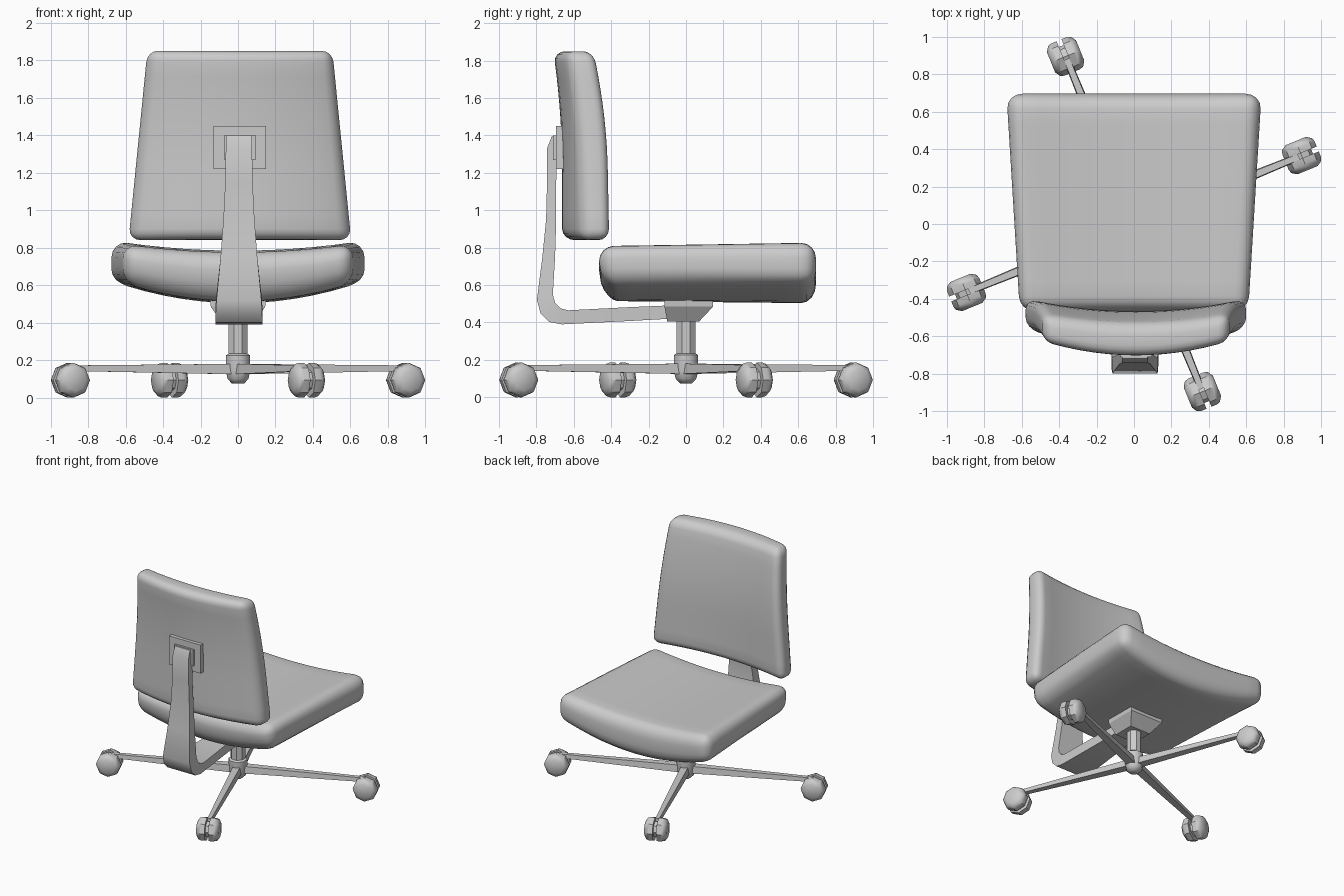
import bpy, bmesh
from math import sin, cos, pi, radians
from mathutils import Vector

if "Cube" in bpy.data.objects:
    bpy.data.objects.remove(bpy.data.objects["Cube"])


def finish(bm, name, angle=None):
    bmesh.ops.recalc_face_normals(bm, faces=bm.faces[:])
    me = bpy.data.meshes.new(name)
    bm.to_mesh(me)
    bm.free()
    ob = bpy.data.objects.new(name, me)
    bpy.context.collection.objects.link(ob)
    if angle:
        bpy.ops.object.select_all(action='DESELECT')
        ob.select_set(True)
        bpy.context.view_layer.objects.active = ob
        bpy.ops.object.shade_smooth_by_angle(angle=radians(angle))
    return ob


def skin(name, rings, angle=None):
    """Join equal-sized closed rings of points and cap both ends."""
    bm = bmesh.new()
    vs = [[bm.verts.new(p) for p in r] for r in rings]
    n = len(vs[0])
    for a, b in zip(vs, vs[1:]):
        for i in range(n):
            bm.faces.new((a[i], a[(i + 1) % n], b[(i + 1) % n], b[i]))
    bm.faces.new(vs[0])
    bm.faces.new(vs[-1])
    return finish(bm, name, angle)


def rect(x, y, hx, hy, z):
    return [(x - hx, y - hy, z), (x + hx, y - hy, z), (x + hx, y + hy, z), (x - hx, y + hy, z)]


def circle(r, z, n=8):
    return [(r * cos(2 * pi * (i + .5) / n), r * sin(2 * pi * (i + .5) / n), z) for i in range(n)]


def cushion(name, size, bevel, warp):
    """Rounded box, sliced for resolution, then bent by warp(co)."""
    bm = bmesh.new()
    bmesh.ops.create_cube(bm, size=1)
    bmesh.ops.scale(bm, vec=size, verts=bm.verts)
    bmesh.ops.bevel(bm, geom=bm.edges[:], offset=bevel, segments=4, profile=.5, affect='EDGES')
    for axis in range(3):
        if size[axis] < .5:
            continue
        no = Vector((0, 0, 0))
        no[axis] = 1
        for k in range(1, 12):
            co = no * ((k / 12 - .5) * (size[axis] - 2 * bevel))
            bmesh.ops.bisect_plane(bm, geom=bm.verts[:] + bm.edges[:] + bm.faces[:],
                                   plane_co=co, plane_no=no)
    for v in bm.verts:
        v.co = warp(v.co.copy())
    return finish(bm, name, 50)


# Seat: wider at the front, dished, padding fuller in the middle
def seat_warp(p):
    t = (p.y + .58) / 1.16
    x = p.x * (.945 + .11 * t)
    u = min(1, (x / .62) ** 2)
    top = .775 + .01 * t + .045 * u
    bot = .515 - .012 * t + .1 * u
    z = bot + (top - bot) * (p.z / .22 + .5)
    y = p.y + .115
    if p.y < -.4 and p.z < 0:                       # tucked rear underside
        y += .35 * -p.z * (-.4 - p.y) / .18
    return Vector((x, y, z))


cushion("seat", (1.29, 1.16, .22), .08, seat_warp)


# Backrest: narrower at the top, wrapped around the sitter, leaning back
def back_warp(p):
    t = (p.z + .505) / 1.01
    x = p.x * (1.095 - .185 * t)
    z = p.z + 1.345
    u = (x / .57) ** 2
    lean = -.16 * max(0, z - 1.2) ** 2
    back = -.662 + .7 * lean + .1 * u
    front = -.465 + lean + .062 * u
    return Vector((x + .01, back + (front - back) * (p.y / .17 + .5), z))


cushion("backrest", (1.085, .17, 1.01), .06, back_warp)

# Plate behind the backrest, with a smaller raised pad
skin("back_plate", [[(.01 + sx * .14, y, 1.335 + sz * .115) for sx, sz in
                     ((-1, -1), (1, -1), (1, 1), (-1, 1))] for y in (-.695, -.62)])
skin("back_plate_pad", [[(.01 + sx * .085, y, 1.335 + sz * .065) for sx, sz in
                         ((-1, -1), (1, -1), (1, 1), (-1, 1))] for y in (-.71, -.68)])

# Bent support arm: outer y/z, inner y/z, half width
arm = [(-.718, 1.395, -.685, 1.40, .068), (-.743, 1.33, -.69, 1.33, .07),
       (-.743, 1.15, -.694, 1.15, .073), (-.748, .95, -.694, .95, .083),
       (-.768, .75, -.70, .75, .098), (-.797, .52, -.712, .55, .12),
       (-.778, .45, -.70, .505, .124), (-.73, .402, -.67, .475, .125),
       (-.663, .39, -.63, .465, .125), (-.3, .408, -.3, .482, .1),
       (0, .425, 0, .495, .08)]
skin("support_arm", [[(.005 - w, oy, oz), (.005 + w, oy, oz), (.005 + w, iy, iz), (.005 - w, iy, iz)]
                     for oy, oz, iy, iz, w in arm], 30)

# Flared mount under the seat
skin("seat_mount", [rect(0, -.015, .09, .085, .405), rect(0, .015, .145, .13, .485),
                    rect(0, .015, .15, .13, .53)])

# Column and hub
skin("column", [circle(.055, .15), circle(.055, .43)])
skin("hub", [circle(.035, .075), circle(.06, .1), circle(.07, .14), circle(.07, .225),
             circle(.055, .235)], 50)

# Four legs and twin-wheel casters
wheel = [(-.084, .058), (-.066, .086), (-.045, .093), (-.014, .093), (-.014, .06),
         (.014, .06), (.014, .093), (.045, .093), (.066, .086), (.084, .058)]
for k in range(4):
    a = radians(22.2 + 90 * k)
    out, side = Vector((cos(a), sin(a), 0)), Vector((-sin(a), cos(a), 0))
    up = Vector((0, 0, 1))
    rings = [[out * r + side * s * w + up * z for s, z in ((-1, lo), (1, lo), (.8, hi), (-.8, hi))]
             for r, w, lo, hi in ((.03, .035, .125, .18), (.95, .019, .142, .172))]
    skin("leg_%d" % (k + 1), rings)
    c = out * .966 + up * .093
    skin("caster_%d" % (k + 1),
         [[c + side * d + out * r * cos(i * pi / 4) + up * r * sin(i * pi / 4) for i in range(8)]
          for d, r in wheel], 40)
